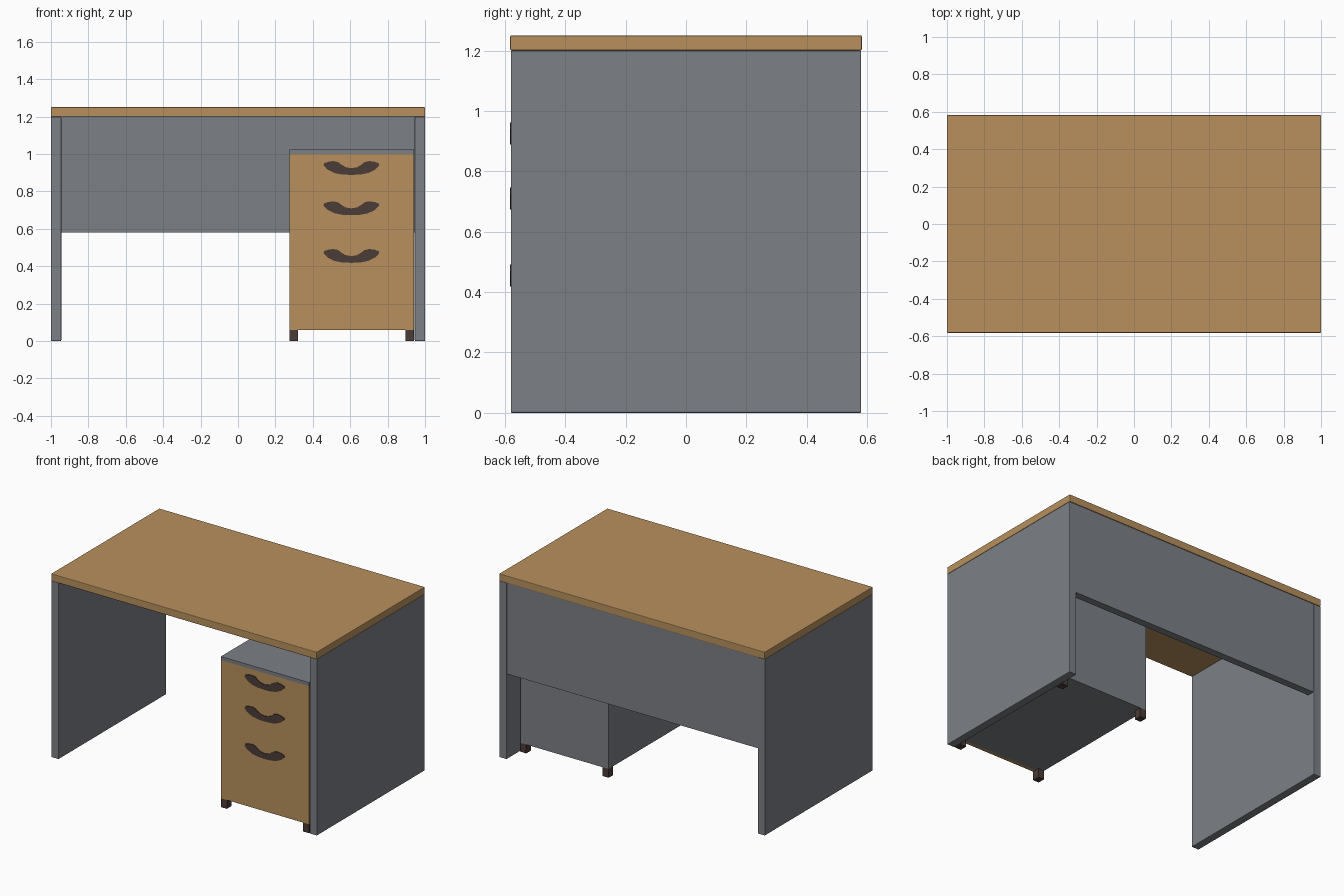
import bpy, bmesh

if "Cube" in bpy.data.objects:
    bpy.data.objects.remove(bpy.data.objects["Cube"])


def material(name, rgb):
    m = bpy.data.materials.new(name)
    m.diffuse_color = (*rgb, 1)
    m.use_nodes = True
    m.node_tree.nodes["Principled BSDF"].inputs["Base Color"].default_value = m.diffuse_color
    return m


WOOD = material("warm wood", (0.48, 0.28, 0.11))
GREY = material("slate grey", (0.2, 0.215, 0.24))
DARK = material("dark brown", (0.07, 0.045, 0.038))


def add_object(name, bm, mat):
    bmesh.ops.recalc_face_normals(bm, faces=bm.faces)
    mesh = bpy.data.meshes.new(name)
    bm.to_mesh(mesh)
    bm.free()
    mesh.materials.append(mat)
    ob = bpy.data.objects.new(name, mesh)
    bpy.context.collection.objects.link(ob)
    return ob


def box(name, xs, ys, zs, mat, bevel=0):
    bm = bmesh.new()
    bmesh.ops.create_cube(bm, size=1)
    for v in bm.verts:
        v.co = [r[0] if c < 0 else r[1] for c, r in zip(v.co, (xs, ys, zs))]
    ob = add_object(name, bm, mat)
    if bevel:
        mod = ob.modifiers.new("soft edge", 'BEVEL')
        mod.width = bevel
        mod.segments = 2
    return ob


# Desk top, side panels and back modesty panel
box("desk_top", (-1, 1), (-0.582, 0.582), (1.2, 1.25), WOOD, 0.004)
box("left_side_panel", (-1, -0.945), (-0.58, 0.58), (0, 1.2), GREY, 0.004)
box("right_side_panel", (0.945, 1), (-0.58, 0.58), (0, 1.2), GREY, 0.004)
box("modesty_panel", (-0.945, 0.945), (0.527, 0.577), (0.58, 1.2), GREY)

# Drawer pedestal
X0, X1, Y0, Y1 = 0.275, 0.94, -0.577, 0.44
box("pedestal_body", (X0, X1), (Y0 + 0.025, Y1), (0.06, 1.0), GREY)
box("pedestal_top", (X0, X1), (Y0, Y1), (1.0, 1.025), GREY)

# Three drawer fronts
for i, zs in enumerate(((0.06, 0.513), (0.513, 0.773), (0.773, 1.0))):
    box(f"drawer_front_{i + 1}", (X0, X1), (Y0, Y0 + 0.025), zs, WOOD)

# Four feet at the pedestal corners
for xn, xs in (("left", (X0, X0 + 0.045)), ("right", (X1 - 0.045, X1))):
    for yn, ys in (("front", (Y0, Y0 + 0.05)), ("back", (Y1 - 0.05, Y1))):
        box(f"{yn}_{xn}_foot", xs, ys, (0, 0.06), DARK)

# Curved handles: half outline mirrored about the centre
HALF = [(0, 0.036), (0.03, 0.041), (0.055, 0.056), (0.07, 0.068), (0.095, 0.074),
        (0.125, 0.07), (0.147, 0.062), (0.148, 0.05), (0.127, 0.028),
        (0.09, 0.01), (0.05, 0.002), (0, 0)]
OUTLINE = HALF + [(-x, z) for x, z in reversed(HALF[1:-1])]
for i, z0 in enumerate((0.418, 0.673, 0.888)):
    bm = bmesh.new()
    face = bm.faces.new([bm.verts.new((0.606 + x, Y0 - 0.005, z0 + z)) for x, z in OUTLINE])
    ext = bmesh.ops.extrude_face_region(bm, geom=[face], use_keep_orig=True)
    for v in (g for g in ext["geom"] if isinstance(g, bmesh.types.BMVert)):
        v.co.y += 0.007
    add_object(f"drawer_handle_{i + 1}", bm, DARK)
